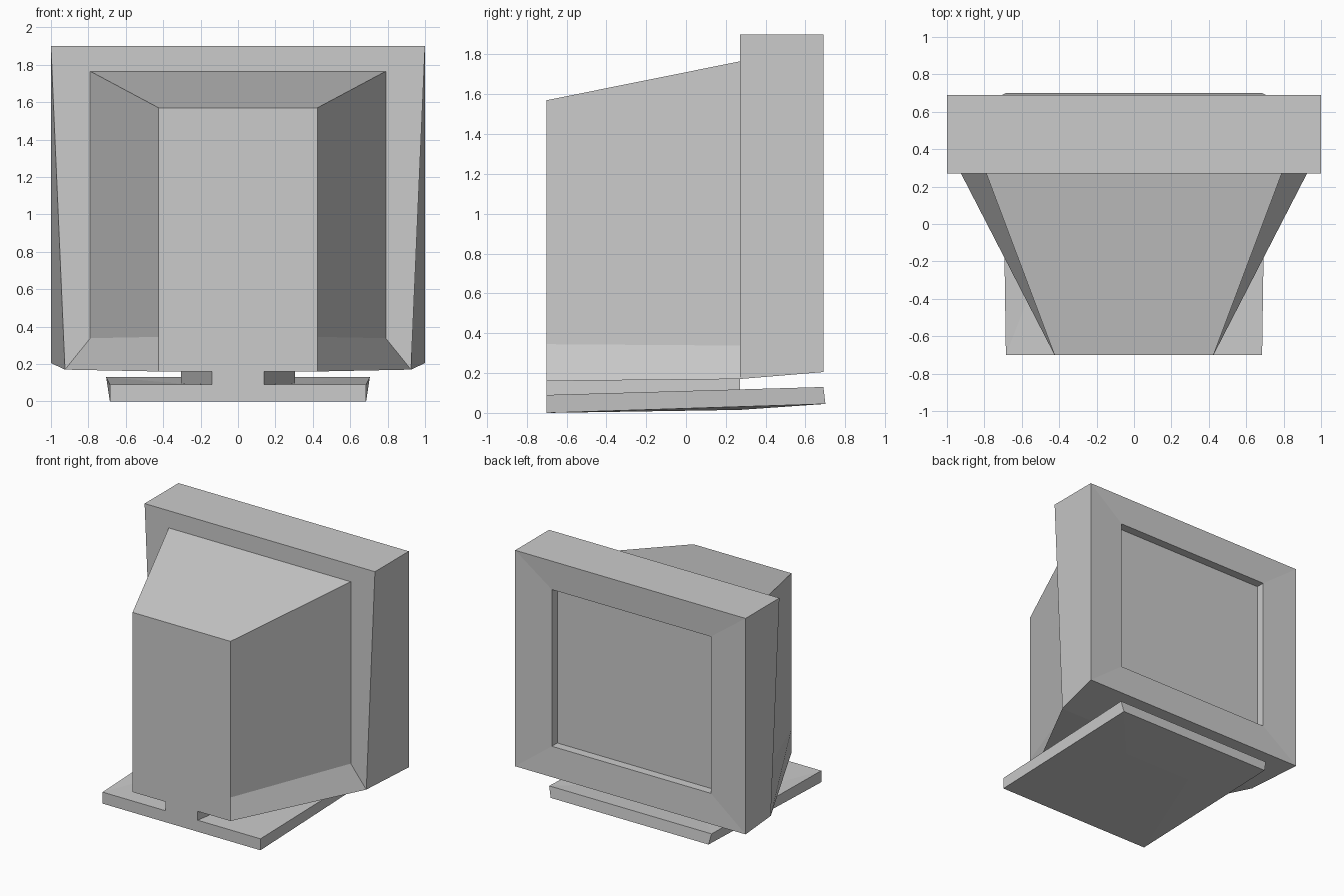
import bpy
import bmesh

cube = bpy.data.objects.get("Cube")
if cube:
    bpy.data.objects.remove(cube, do_unlink=True)

grey = bpy.data.materials.new("grey_plastic")
grey.use_nodes = True
colour = (0.6, 0.6, 0.6, 1)
grey.diffuse_color = colour
grey.node_tree.nodes["Principled BSDF"].inputs["Base Color"].default_value = colour


def build(name, polygons):
    """Flat-shaded object from polygons; repeated points are merged."""
    bm = bmesh.new()
    verts = {}
    for poly in polygons:
        points = list(dict.fromkeys(poly))
        if len(points) < 3:
            continue
        for p in points:
            if p not in verts:
                verts[p] = bm.verts.new(p)
        bm.faces.new([verts[p] for p in points])
    bmesh.ops.recalc_face_normals(bm, faces=bm.faces)
    mesh = bpy.data.meshes.new(name)
    bm.to_mesh(mesh)
    bm.free()
    mesh.materials.append(grey)
    obj = bpy.data.objects.new(name, mesh)
    bpy.context.collection.objects.link(obj)
    return obj


def loft(loops):
    """Quads joining neighbouring loops of equal length."""
    quads = []
    for a, b in zip(loops, loops[1:]):
        n = len(a)
        quads += [(a[i], a[(i + 1) % n], b[(i + 1) % n], b[i]) for i in range(n)]
    return quads


def section(y, half):
    """Symmetric cross-section at depth y from (x, z) points of one half."""
    return [(-x, y, z) for x, z in half] + [(x, y, z) for x, z in reversed(half)]


# Screen surround with recessed screen
screen_half = [(0.69, 0.44), (0.69, 1.67)]
screen = section(0.61, screen_half)
frame = [
    screen,
    section(0.678, screen_half),
    section(0.69, [(1, 0.205), (1, 1.9)]),
    section(0.27, [(0.925, 0.17), (1, 1.9)]),
]
build("screen_surround", loft(frame) + [screen])

# Tapered tube housing, with the flat shoulder that meets the surround
rear = section(-0.7, [(0.425, 0.16), (0.425, 0.345), (0.425, 1.57)])
shoulder = section(0.27, [(0.925, 0.17), (0.79, 0.338), (0.79, 1.765)])
rim = section(0.27, [(0.925, 0.17), (0.925, 0.17), (1, 1.9)])
build("tube_housing", loft([rim, shoulder, rear]) + [rear])

# Stand neck, wider towards the screen
neck_narrow = section(-0.7, [(0.14, 0.09), (0.14, 0.16)])
neck_wide = section(0.27, [(0.305, 0.095), (0.305, 0.17)])
build("stand_neck", loft([neck_narrow, neck_wide]) + [neck_wide, neck_narrow])

# Base plate: sloping top dished around the neck, shallow keel underneath
plate = []
for s in (-1, 1):
    near_low, near_top = (s * 0.685, -0.7, 0), (s * 0.685, -0.7, 0.09)
    far_low, far_top = (s * 0.685, 0.7, 0.045), (s * 0.705, 0.69, 0.13)
    neck_near, neck_far = (s * 0.14, -0.7, 0.09), (s * 0.305, 0.27, 0.095)
    keel = (s * 0.3, 0.27, 0.015)
    plate += [
        (near_low, near_top, far_top, far_low),
        (near_top, neck_near, neck_far),
        (near_top, neck_far, far_top),
        (near_low, keel, far_low),
    ]


def across(*half):
    """Face spanning both sides of the centre line."""
    return [tuple(p) for p in half] + [(-x, y, z) for x, y, z in reversed(half)]


plate += [
    across(neck_near, neck_far),
    across(neck_far, far_top),
    across(near_low, near_top, neck_near),
    across(far_low, far_top),
    across(near_low, keel),
    across(keel, far_low),
]
build("base_plate", plate)
